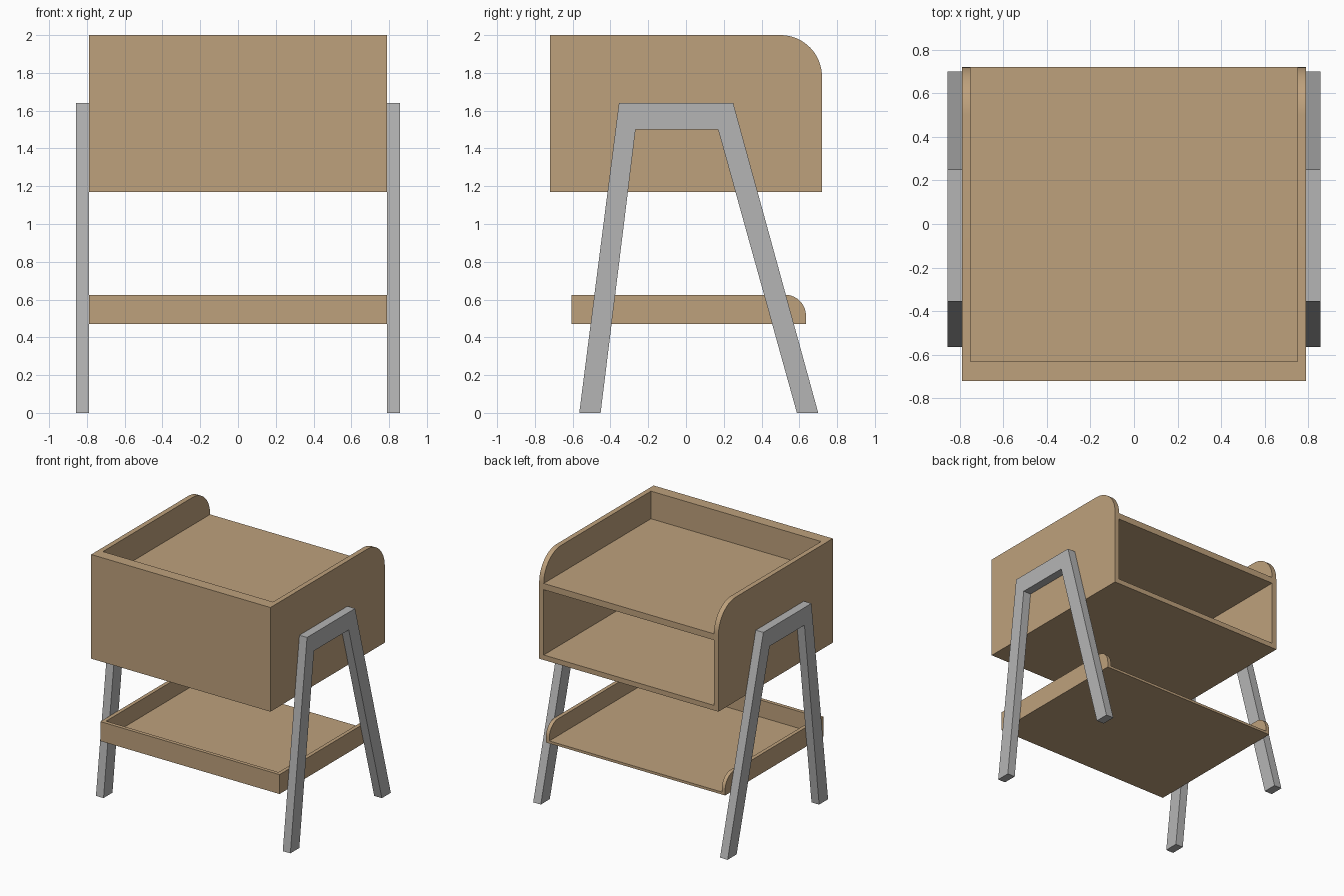
import bpy, bmesh, math

if "Cube" in bpy.data.objects:
    bpy.data.objects.remove(bpy.data.objects["Cube"])


def material(name, rgb):
    m = bpy.data.materials.new(name)
    m.diffuse_color = (*rgb, 1)
    m.use_nodes = True
    m.node_tree.nodes["Principled BSDF"].inputs["Base Color"].default_value = m.diffuse_color
    return m


WOOD = material("tan wood", (0.515, 0.356, 0.202))
METAL = material("grey metal", (0.46, 0.46, 0.46))


def prism(name, profile, x0, x1, mat):
    """Extrude a (y, z) profile along x from x0 to x1."""
    bm = bmesh.new()
    face = bm.faces.new([bm.verts.new((x0, y, z)) for y, z in profile])
    ext = bmesh.ops.extrude_face_region(bm, geom=[face])
    verts = [g for g in ext["geom"] if isinstance(g, bmesh.types.BMVert)]
    bmesh.ops.translate(bm, verts=verts, vec=(x1 - x0, 0, 0))
    bmesh.ops.recalc_face_normals(bm, faces=bm.faces)
    mesh = bpy.data.meshes.new(name)
    bm.to_mesh(mesh)
    bm.free()
    mesh.materials.append(mat)
    ob = bpy.data.objects.new(name, mesh)
    bpy.context.collection.objects.link(ob)
    return ob


def rect(y0, y1, z0, z1):
    return [(y0, z0), (y1, z0), (y1, z1), (y0, z1)]


def rounded(y0, y1, z0, z1, r, n=16):
    """Rectangle with its upper back corner rounded."""
    arc = [(y1 - r + r * math.cos(a), z1 - r + r * math.sin(a))
           for a in (math.pi / 2 * i / n for i in range(n + 1))]
    return [(y0, z0), (y1, z0)] + arc + [(y0, z1)]


def hollow(ob, half_width, cavities):
    """Cut box cavities, then smooth only the rounded corners."""
    bpy.ops.object.select_all(action='DESELECT')
    ob.select_set(True)
    bpy.context.view_layer.objects.active = ob
    for c in cavities:
        cutter = prism("cavity_cutter", rect(*c), -half_width, half_width, WOOD)
        cutter.hide_render = True
        mod = ob.modifiers.new("cavity", 'BOOLEAN')
        mod.operation, mod.solver, mod.object = 'DIFFERENCE', 'EXACT', cutter
        bpy.ops.object.modifier_apply(modifier=mod.name)
        bpy.data.objects.remove(cutter)
    bpy.ops.object.shade_smooth_by_angle()


# Upper cabinet: open tray on top, open compartment at the back
cabinet = prism("cabinet", rounded(-0.72, 0.72, 1.17, 2.0, 0.22), -0.79, 0.79, WOOD)
hollow(cabinet, 0.75, [(-0.63, 1.0, 1.78, 2.3), (-0.63, 1.0, 1.21, 1.73)])

# Lower tray, open at the back
tray = prism("lower_tray", rounded(-0.605, 0.635, 0.47, 0.625, 0.11), -0.79, 0.79, WOOD)
hollow(tray, 0.76, [(-0.575, 1.0, 0.49, 0.9)])

# Splayed leg frames on both sides
LEG = [(-0.565, 0), (-0.355, 1.64), (0.25, 1.64), (0.70, 0),
       (0.587, 0), (0.17, 1.5), (-0.267, 1.5), (-0.452, 0)]
for side, s in (("left", -1), ("right", 1)):
    prism(side + "_leg_frame", LEG, s * 0.79, s * 0.857, METAL)
